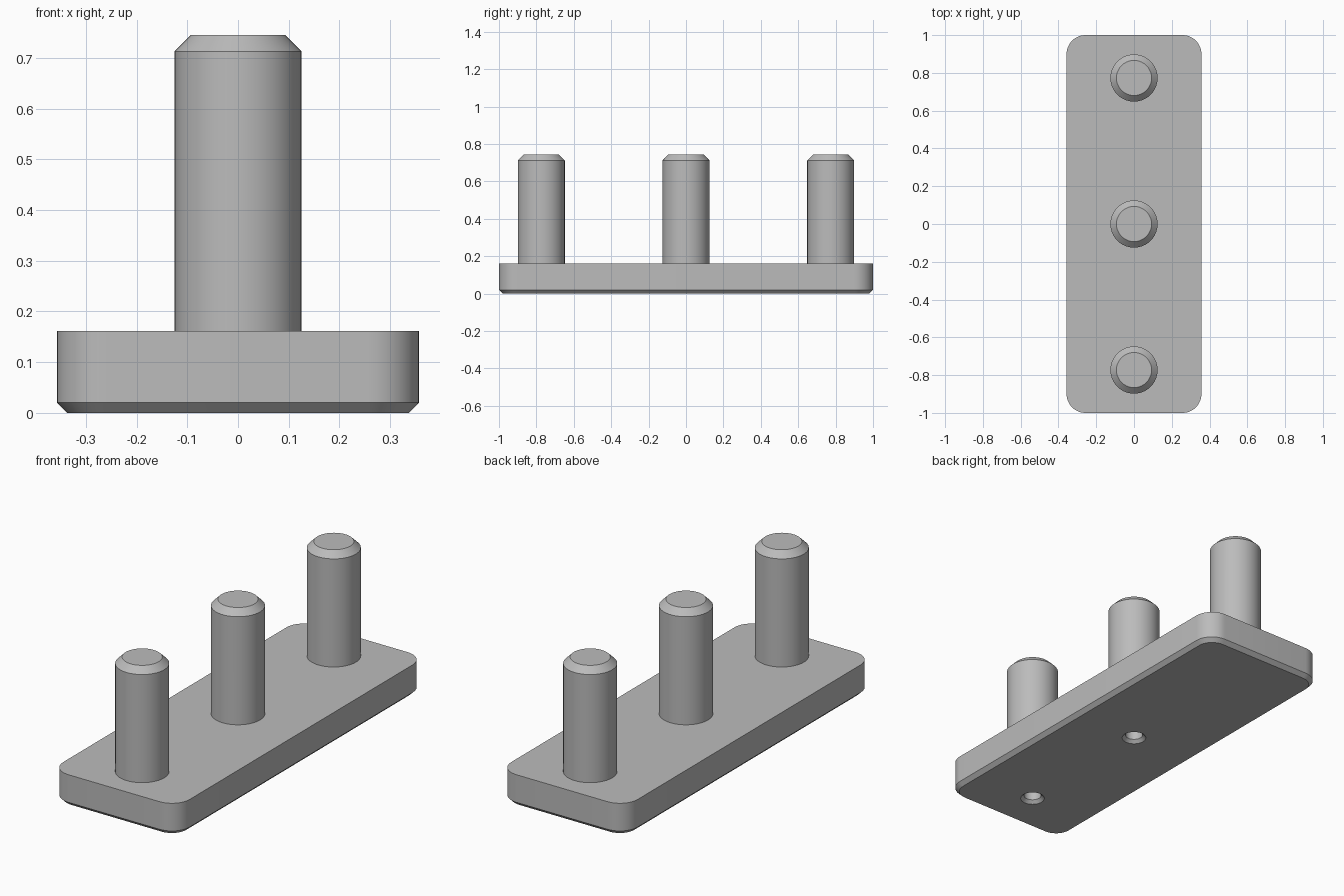
import bpy
import bmesh
import math

if "Cube" in bpy.data.objects:
    bpy.data.objects.remove(bpy.data.objects["Cube"])

PEG_Y = 0.773
TOP = 0.161

grey = bpy.data.materials.new("plain_grey")
grey.diffuse_color = (0.5, 0.5, 0.5, 1)
grey.use_nodes = True
grey.node_tree.nodes["Principled BSDF"].inputs["Base Color"].default_value = grey.diffuse_color


def loft(name, rings):
    """Closed solid from stacked rings of equal point count."""
    bm = bmesh.new()
    loops = [[bm.verts.new(p) for p in ring] for ring in rings]
    n = len(loops[0])
    for a, b in zip(loops, loops[1:]):
        for i in range(n):
            j = (i + 1) % n
            bm.faces.new((a[i], a[j], b[j], b[i]))
    bm.faces.new(loops[0][::-1])
    bm.faces.new(loops[-1])
    mesh = bpy.data.meshes.new(name)
    bm.to_mesh(mesh)
    bm.free()
    mesh.materials.append(grey)
    obj = bpy.data.objects.new(name, mesh)
    bpy.context.collection.objects.link(obj)
    return obj


def rounded_rect(hx, hy, r, z, steps=12):
    pts = []
    for k, (sx, sy) in enumerate([(1, 1), (-1, 1), (-1, -1), (1, -1)]):
        for i in range(steps + 1):
            a = math.radians(90) * (k + i / steps)
            pts.append((sx * (hx - r) + r * math.cos(a),
                        sy * (hy - r) + r * math.sin(a), z))
    return pts


def turned(name, y, profile, n=64):
    return loft(name, [[(r * math.cos(2 * math.pi * i / n),
                         y + r * math.sin(2 * math.pi * i / n), z)
                        for i in range(n)] for r, z in profile])


def combine(target, tool, operation):
    mod = target.modifiers.new(tool.name, 'BOOLEAN')
    mod.operation = operation
    mod.solver = 'EXACT'
    mod.object = tool
    bpy.context.view_layer.objects.active = target
    bpy.ops.object.modifier_apply(modifier=mod.name)
    bpy.data.objects.remove(tool)


# Base plate with rounded corners and a bevelled lower edge
plate = loft("peg_plate", [rounded_rect(0.337, 0.98, 0.08, 0),
                           rounded_rect(0.357, 1.0, 0.1, 0.02),
                           rounded_rect(0.357, 1.0, 0.1, TOP)])

# Three chamfered pegs fused to the plate
for y in (-PEG_Y, 0, PEG_Y):
    peg = turned("peg", y, [(0.125, 0.08), (0.125, 0.713), (0.093, 0.745)])
    combine(plate, peg, 'UNION')

# Countersunk blind holes under the front and middle pegs
for y in (-PEG_Y, 0):
    bore = turned("bore", y, [(0.068, -0.01), (0.058, 0), (0.042, 0.016), (0.042, 0.4)], 48)
    combine(plate, bore, 'DIFFERENCE')

bpy.ops.object.select_all(action='DESELECT')
plate.select_set(True)
bpy.context.view_layer.objects.active = plate
bpy.ops.object.shade_smooth_by_angle(angle=math.radians(25))
